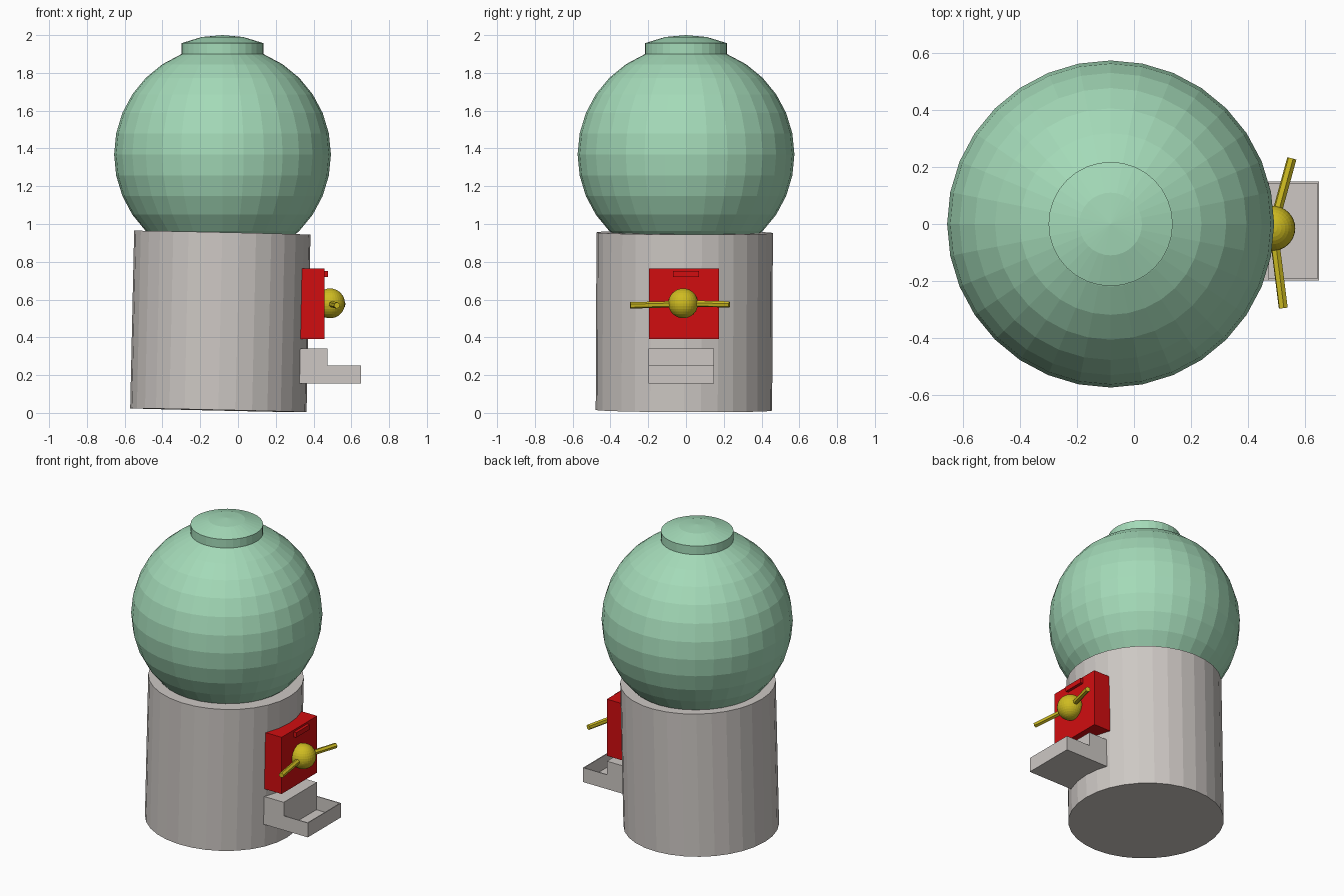
import bpy, bmesh, math
from mathutils import Vector, Matrix

if "Cube" in bpy.data.objects:
    bpy.data.objects.remove(bpy.data.objects["Cube"])


def material(name, rgb):
    m = bpy.data.materials.new(name)
    m.diffuse_color = (*rgb, 1)
    m.use_nodes = True
    m.node_tree.nodes["Principled BSDF"].inputs["Base Color"].default_value = m.diffuse_color
    return m


GREEN = material("pale green", (0.37, 0.70, 0.48))
GREY = material("warm light grey", (0.61, 0.575, 0.55))
RED = material("red", (0.64, 0.004, 0.005))
YELLOW = material("yellow", (0.62, 0.50, 0.015))


def finish(name, bm, mat):
    bmesh.ops.recalc_face_normals(bm, faces=bm.faces)
    me = bpy.data.meshes.new(name)
    bm.to_mesh(me)
    bm.free()
    me.materials.append(mat)
    ob = bpy.data.objects.new(name, me)
    bpy.context.collection.objects.link(ob)
    return ob


def ball(name, centre, r, mat):
    bm = bmesh.new()
    bmesh.ops.create_uvsphere(bm, u_segments=32, v_segments=16, radius=r,
                              matrix=Matrix.Translation(centre))
    return finish(name, bm, mat)


def rod(name, a, b, r, sides, mat):
    a, b = Vector(a), Vector(b)
    d = b - a
    rot = Vector((0, 0, 1)).rotation_difference(d).to_matrix().to_4x4()
    bm = bmesh.new()
    bmesh.ops.create_cone(bm, cap_ends=True, segments=sides, radius1=r, radius2=r,
                          depth=d.length, matrix=Matrix.Translation((a + b) / 2) @ rot)
    return finish(name, bm, mat)


def add_box(bm, lo, hi):
    lo, hi = Vector(lo), Vector(hi)
    bmesh.ops.create_cube(bm, size=1, matrix=Matrix.Translation((lo + hi) / 2)
                          @ Matrix.Diagonal((*(hi - lo), 1)))


def boxes(name, spans, mat):
    bm = bmesh.new()
    for lo, hi in spans:
        add_box(bm, lo, hi)
    return finish(name, bm, mat)


def lathe(name, profile, x, mat, sides=32):
    bm = bmesh.new()
    verts = [bm.verts.new((x + r, 0, z)) for r, z in profile]
    edges = [bm.edges.new(p) for p in zip(verts, verts[1:])]
    bmesh.ops.spin(bm, geom=verts + edges, cent=(x, 0, 0), axis=(0, 0, 1),
                   angle=2 * math.pi, steps=sides)
    bmesh.ops.remove_doubles(bm, verts=bm.verts, dist=1e-4)
    return finish(name, bm, mat)


# Slightly leaning drum base
rod("base_drum", (-0.104, -0.011, 0.014), (-0.083, -0.007, 0.954), 0.467, 32, GREY)

# Globe and its lid
ball("globe", (-0.082, 0, 1.368), 0.574, GREEN)
lathe("globe_lid", [(0, 1.90), (0.218, 1.90), (0.218, 1.957), (0.11, 1.99), (0, 2.0)],
      -0.082, GREEN)

# Coin mechanism plate with slot
boxes("coin_plate", [((0.30, -0.197, 0.39), (0.457, 0.175, 0.765))], RED)
boxes("coin_slot", [((0.45, -0.07, 0.72), (0.476, 0.07, 0.752))], RED)

# Turning knob with two handles
ball("knob", (0.487, -0.015, 0.58), 0.079, YELLOW)
rod("handle_left", (0.488, -0.01, 0.577), (0.524, -0.295, 0.569), 0.017, 6, YELLOW)
rod("handle_right", (0.488, -0.01, 0.58), (0.554, 0.23, 0.574), 0.017, 6, YELLOW)

# Chute housing, and a thin walled open tray in front of it
y0, y1, t = -0.198, 0.149, 0.006
boxes("chute_housing", [((0.30, y0, 0.155), (0.474, y1, 0.34))], GREY)
boxes("tray", [
    ((0.47, y0, 0.155), (0.65, y1, 0.155 + t)),
    ((0.65 - t, y0, 0.155), (0.65, y1, 0.25)),
    ((0.47, y0, 0.155), (0.65, y0 + t, 0.25)),
    ((0.47, y1 - t, 0.155), (0.65, y1, 0.25)),
], GREY)
